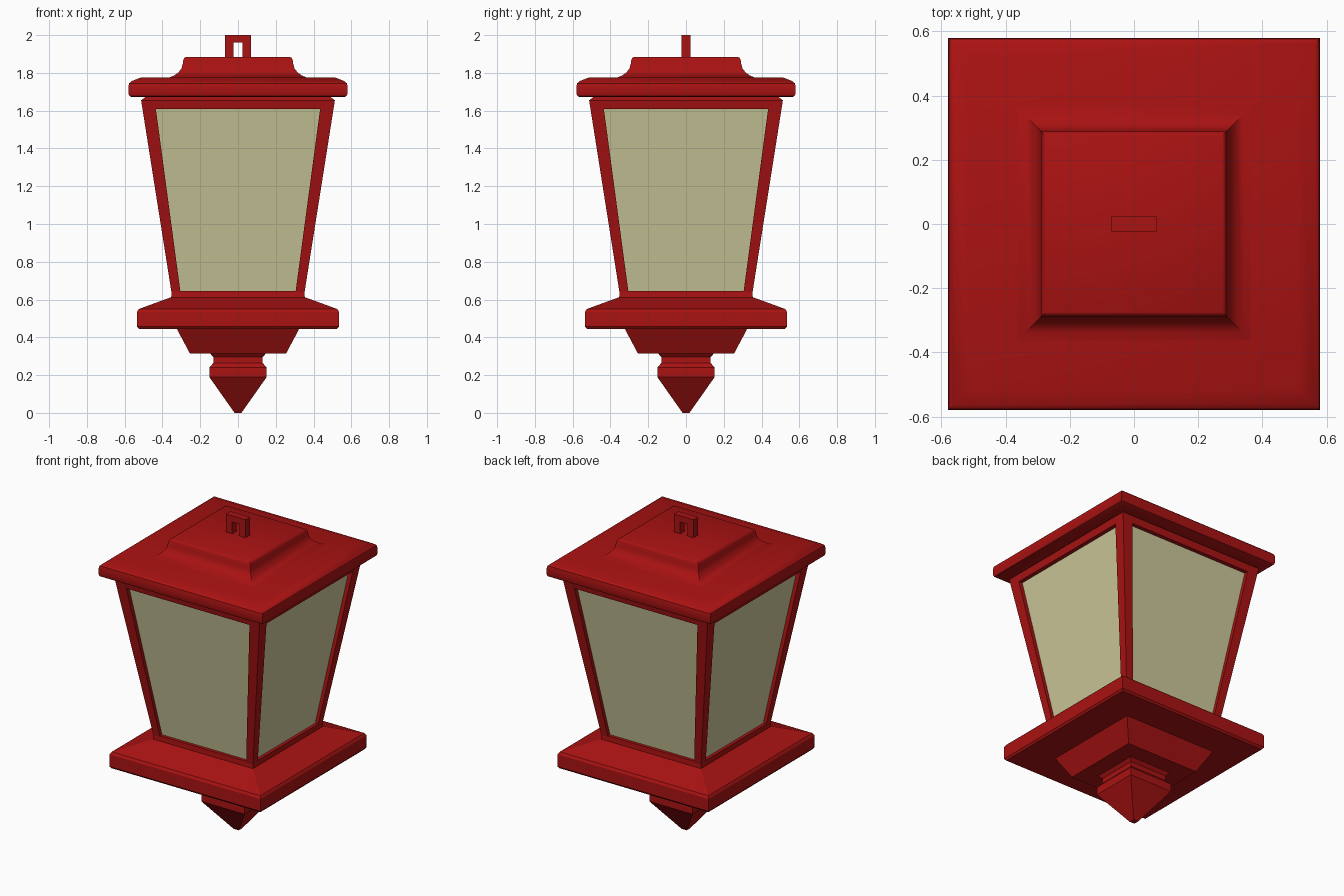
import bpy, bmesh
from math import radians

if "Cube" in bpy.data.objects:
    bpy.data.objects.remove(bpy.data.objects["Cube"])


def material(name, color):
    m = bpy.data.materials.new(name)
    m.diffuse_color = color
    m.use_nodes = True
    m.node_tree.nodes["Principled BSDF"].inputs["Base Color"].default_value = m.diffuse_color
    return m


RED = material("red_paint", (0.40, 0.006, 0.006, 1))
GLASS = material("frosted_glass", (0.60, 0.58, 0.32, 1))


def loft(name, rings, mat, loop=False):
    """Skin a list of equal point rings; cap the ends, or join last to first."""
    bm = bmesh.new()
    vs = [[bm.verts.new(p) for p in r] for r in rings]
    n = len(vs[0])
    pairs = list(zip(vs, vs[1:])) + ([(vs[-1], vs[0])] if loop else [])
    for a, b in pairs:
        for i in range(n):
            j = (i + 1) % n
            bm.faces.new((a[i], a[j], b[j], b[i]))
    if not loop:
        bm.faces.new(vs[0][::-1])
        bm.faces.new(vs[-1])
    bmesh.ops.recalc_face_normals(bm, faces=bm.faces)
    me = bpy.data.meshes.new(name)
    bm.to_mesh(me)
    bm.free()
    me.materials.append(mat)
    ob = bpy.data.objects.new(name, me)
    bpy.context.collection.objects.link(ob)
    return ob


def square(h, z):
    return [(-h, -h, z), (h, -h, z), (h, h, z), (-h, h, z)]


def square_turn(name, profile, mat=RED, loop=False):
    """Square counterpart of a lathe: profile is (half width, height)."""
    return loft(name, [square(h, z) for h, z in profile], mat, loop)


def smooth(ob, angle=35):
    bpy.ops.object.select_all(action='DESELECT')
    bpy.context.view_layer.objects.active = ob
    ob.select_set(True)
    bpy.ops.object.shade_smooth_by_angle(angle=radians(angle))


# Pointed finial hanging under the lantern
square_turn("finial", [(.018, 0), (.152, .19), (.152, .24), (.13, .265),
                       (.13, .295), (.15, .317)])

# Tapered block and base plate
square_turn("lower_block", [(.255, .315), (.325, .447)])
square_turn("base_plate", [(.525, .445), (.535, .457), (.535, .535),
                           (.525, .55), (.355, .612)])

# Flaring corner posts
for sx, side in ((-1, "left"), (1, "right")):
    for sy, end in ((-1, "front"), (1, "back")):
        rings = []
        for a, b, z in ((.30, .347, .605), (.441, .513, 1.655)):
            rings.append([(sx * x, sy * y, z)
                          for x, y in ((a, a), (b, a), (b, b), (a, b))])
        loft(f"{end}_{side}_post", rings, RED)

# Rails above and below the glass
square_turn("bottom_rail", [(.354, .605), (.352, .645), (.305, .645), (.30, .605)],
            loop=True)
square_turn("top_rail", [(.505, 1.61), (.513, 1.655), (.44, 1.655), (.435, 1.61)],
            loop=True)

# Four recessed panes
square_turn("glass_panes", [(.328, .62), (.484, 1.64), (.464, 1.64), (.308, .62)],
            GLASS, True)

# Roof with rounded rim, and the raised cap with its cove
smooth(square_turn("roof", [(.50, 1.64), (.513, 1.655), (.49, 1.672), (.562, 1.672),
                            (.575, 1.678), (.58, 1.69), (.58, 1.728), (.576, 1.745),
                            (.562, 1.757), (.513, 1.776)]))
smooth(square_turn("roof_cap", [(.368, 1.774), (.34, 1.785), (.316, 1.802),
                                (.30, 1.822), (.293, 1.845), (.289, 1.87),
                                (.284, 1.88), (.275, 1.885)]))

# Hanging loop
outline = [(-.07, 1.88), (-.07, 2), (.07, 2), (.07, 1.88),
           (.025, 1.88), (.025, 1.96), (-.025, 1.96), (-.025, 1.88)]
loft("hanging_loop", [[(x, y, z) for x, z in outline] for y in (-.023, .023)], RED)
